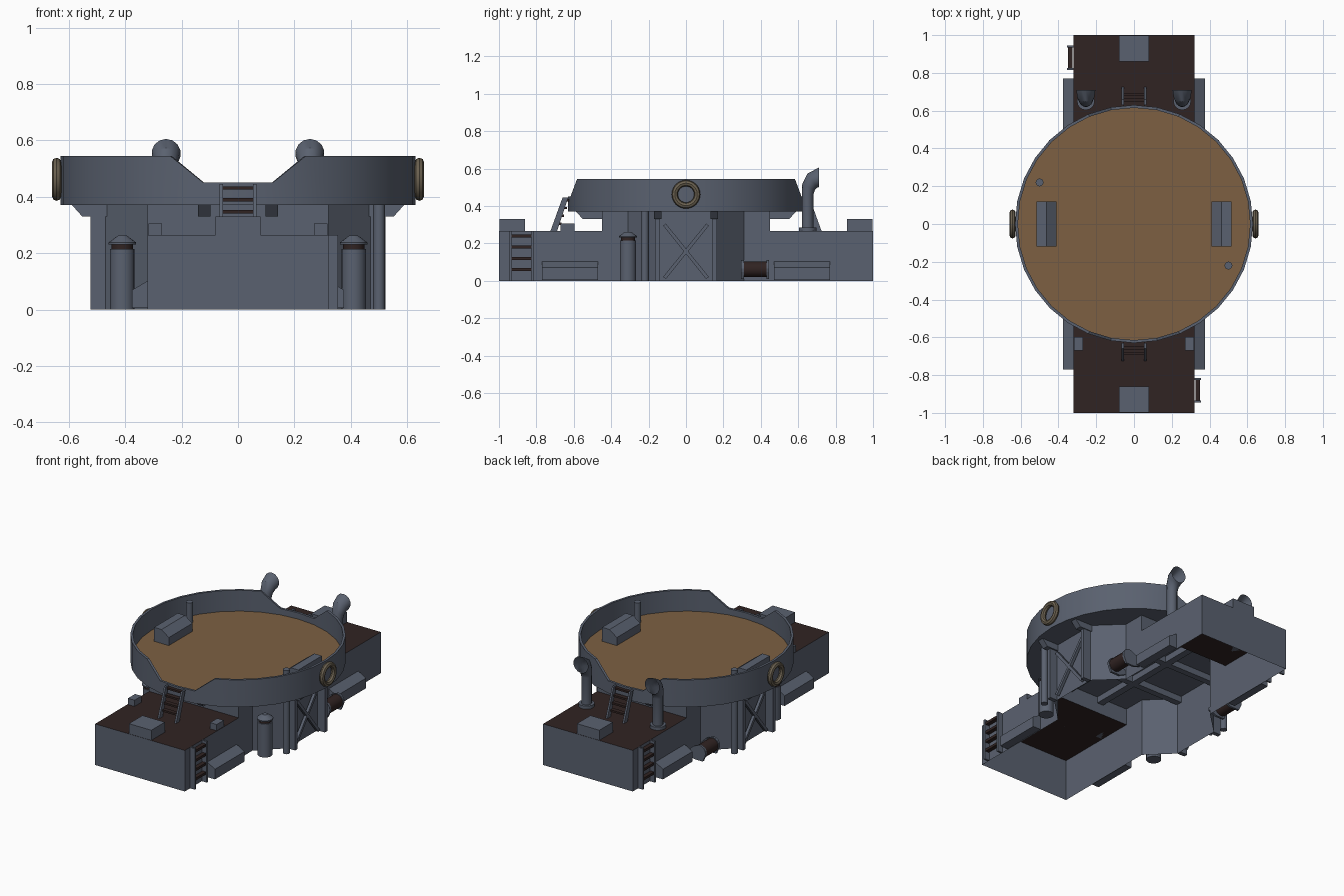
import bpy, bmesh, math
from mathutils import Vector

if "Cube" in bpy.data.objects:
    bpy.data.objects.remove(bpy.data.objects["Cube"], do_unlink=True)


def material(name, rgb):
    m = bpy.data.materials.new(name)
    m.use_nodes = True
    m.diffuse_color = (*rgb, 1)
    m.node_tree.nodes["Principled BSDF"].inputs["Base Color"].default_value = (*rgb, 1)
    return m


SLATE = material("slate paint", (0.102, 0.120, 0.160))
BROWN = material("dark brown deck", (0.030, 0.017, 0.016))
WOOD = material("wood planking", (0.205, 0.118, 0.055))
CANVAS = material("canvas ring", (0.150, 0.122, 0.082))


def finish(name, bm, mat, smooth=False, fix=True):
    if fix:
        bmesh.ops.recalc_face_normals(bm, faces=bm.faces)
    me = bpy.data.meshes.new(name)
    bm.to_mesh(me)
    bm.free()
    me.materials.append(mat)
    ob = bpy.data.objects.new(name, me)
    bpy.context.collection.objects.link(ob)
    if smooth:
        bpy.ops.object.select_all(action='DESELECT')
        ob.select_set(True)
        bpy.context.view_layer.objects.active = ob
        bpy.ops.object.shade_smooth_by_angle(angle=math.radians(35))
    return ob


def loft(name, rings, mat, smooth=False, caps=True, loop=False):
    """Skin a list of equal-length point rings."""
    bm = bmesh.new()
    rows = [[bm.verts.new(p) for p in r] for r in rings]
    pairs = list(zip(rows, rows[1:])) + ([(rows[-1], rows[0])] if loop else [])
    for a, b in pairs:
        for i in range(len(a)):
            j = (i + 1) % len(a)
            bm.faces.new((a[i], a[j], b[j], b[i]))
    if caps and not loop:
        bm.faces.new(rows[0])
        bm.faces.new(rows[-1])
    return finish(name, bm, mat, smooth)


def prism(name, pts, vec, mat, caps=True):
    """Extrude a polygon of 3D points along a vector."""
    v = Vector(vec)
    return loft(name, [pts, [Vector(p) + v for p in pts]], mat, caps=caps)


def box(name, x0, x1, y0, y1, z0, z1, mat=SLATE):
    return prism(name, [(x0, y0, z0), (x1, y0, z0), (x1, y1, z0), (x0, y1, z0)], (0, 0, z1 - z0), mat)


def circle(r, z, n, cx=0, cy=0):
    return [(cx + r * math.sin(math.tau * i / n), cy + r * math.cos(math.tau * i / n), z) for i in range(n)]


def lathe(name, cx, cy, profile, mat, n=16):
    return loft(name, [circle(r, z, n, cx, cy) for r, z in profile], mat, True)


def bar(name, a, b, w, mat, n=4):
    """Straight bar of n sides between two points."""
    a, b = Vector(a), Vector(b)
    d = (b - a).normalized()
    u = d.cross((1, 0, 0) if abs(d.x) < 0.9 else (0, 0, 1)).normalized()
    v = d.cross(u)
    ring = []
    for i in range(n):
        t = math.tau * (i + 0.5) / n
        ring.append(u * (w * math.cos(t)) + v * (w * math.sin(t)))
    return loft(name, [[a + o for o in ring], [b + o for o in ring]], mat, n > 6)


DECK, FLOOR, BASE, RIM, LIP = 0.265, 0.41, 0.37, 0.545, 0.45


# Open-bottomed hull walls and the raised core under the basin
def outline(end, z):
    half = [(0.32, -end), (0.32, -0.31), (0.47, -0.165), (0.47, 0.165), (0.32, 0.31), (0.32, end)]
    return [(x, y, z) for x, y in half] + [(-x, -y, z) for x, y in half]


prism("hull_walls", outline(1.0, 0), (0, 0, DECK), SLATE, caps=False)
prism("core_walls", outline(0.45, DECK), (0, 0, BASE - DECK), SLATE, caps=False)

for end, s in (("front", -1), ("back", 1)):
    # Deck sheet
    bm = bmesh.new()
    pts = [(-0.32, 0.45), (0.32, 0.45), (0.32, 1), (-0.32, 1)]
    f = bm.faces.new([bm.verts.new((x, s * y, DECK)) for x, y in pts])
    f.normal_update()
    if f.normal.z < 0:
        f.normal_flip()
    finish(end + "_deck", bm, BROWN, fix=False)
    # Hatch
    box(end + "_hatch", -0.08, 0.08, s * 0.86, s * 0.998, DECK, 0.33)
    # Steps up to the basin notch
    for x in (-0.06, 0.06):
        prism(end + "_step_rail", [(x - 0.006, s * 0.725, DECK), (x - 0.006, s * 0.69, DECK),
              (x - 0.006, s * 0.63, 0.445), (x - 0.006, s * 0.66, 0.445)], (0.012, 0, 0), SLATE)
    for i in range(4):
        z = 0.305 + 0.042 * i
        y = s * (0.695 - 0.36 * (z - DECK))
        box(end + "_step_tread", -0.056, 0.056, y - 0.014, y + 0.014, z - 0.006, z + 0.006, BROWN)
    # Boarding ladder on opposite corners
    sx = -s
    for y in (0.82, 0.94):
        box(end + "_ladder_rail", sx * 0.32, sx * 0.355, s * y - 0.006, s * y + 0.006, 0, DECK)
    for i in range(4):
        z = 0.06 * (i + 1)
        box(end + "_ladder_rung", sx * 0.325, sx * 0.35, s * 0.82, s * 0.94, z - 0.008, z + 0.008, BROWN)
    # Tall standpipe through the basin
    lathe(end + "_standpipe", sx * 0.5, s * 0.22, [(0.021, 0), (0.021, 0.54)], SLATE, 12)

# Basin: thin wall whose rim drops at the front and back
N = 32


def rim(r):
    return [(x, y, LIP if abs(x) < 0.14 and abs(y) > 0.3 else RIM) for x, y, z in circle(r, 0, N)]


loft("basin_wall", [circle(0.63, BASE, N), rim(0.63), rim(0.615), circle(0.615, BASE, N)], SLATE, True, loop=True)
prism("basin_floor", circle(0.617, FLOOR - 0.005, N), (0, 0, 0.005), WOOD)
prism("basin_underside", circle(0.625, BASE, N), (0, 0, 0.01), SLATE)

# Chamfered beams crossing below the basin
for c in (-0.12, 0.12):
    prof = [(-0.588, BASE), (-0.552, 0.33), (0.552, 0.33), (0.588, BASE)]
    prism("long_beam", [(c - 0.022, a, z) for a, z in prof], (0.044, 0, 0), SLATE)
    prism("cross_beam", [(a, c * 1.25 - 0.02, z) for a, z in prof], (0, 0.04, 0), SLATE)

for side, s in (("left", 1), ("right", -1)):
    # Braced frame on the flank
    for y in (-0.152, 0.152):
        box(side + "_frame_post", s * 0.47, s * 0.523, y - 0.013, y + 0.013, 0, 0.335)
    for d in (-1, 1):
        bar(side + "_cross_brace", (s * 0.49, -0.115 * d, 0.015), (s * 0.49, 0.115 * d, 0.3), 0.013, SLATE)

    # Sloped lockers along the hull
    for y in (-0.77, 0.47):
        prism(side + "_locker", [(s * 0.32, y, 0.005), (s * 0.375, y, 0.005), (s * 0.375, y, 0.07),
              (s * 0.32, y, 0.102)], (0, 0.3, 0), SLATE)

    # Capped bollard with a dark collar
    bx, by = s * 0.41, -0.31
    lathe(side + "_bollard", bx, by, [(0.044, 0), (0.044, 0.215)], SLATE)
    lathe(side + "_bollard_collar", bx, by, [(0.038, 0.215), (0.038, 0.23)], BROWN)
    lathe(side + "_bollard_cap", bx, by, [(0.049, 0.23), (0.049, 0.238), (0.016, 0.262)], SLATE)

    # Rope reel held by two end plates
    bar(side + "_reel_rope", (s * 0.405, 0.31, 0.062), (s * 0.405, 0.43, 0.062), 0.042, BROWN, 14)
    for y in (0.295, 0.43):
        arc = [(s * (0.405 + 0.045 * math.sin(t)), y, 0.065 + 0.045 * math.cos(t))
               for t in [math.pi * i / 8 for i in range(6)]]
        prism(side + "_reel_plate", [(s * 0.32, y, 0.05), (s * 0.36, y, 0.09)] + arc +
              [(s * 0.43, y, 0.01), (s * 0.37, y, 0.01), (s * 0.32, y, 0.03)], (0, 0.014, 0), SLATE)

    # Locker inside the basin with a slope to the middle
    prism(side + "_basin_locker", [(s * 0.41, -0.12, FLOOR), (s * 0.515, -0.12, FLOOR), (s * 0.515, -0.12, 0.5),
          (s * 0.462, -0.12, 0.5), (s * 0.41, -0.12, 0.462)], (0, 0.24, 0), SLATE)

    # Small box on the front deck
    box(side + "_deck_box", s * 0.27, s * 0.317, -0.67, -0.597, DECK, 0.305)

    # Cowl vent facing the back
    lathe(side + "_vent_collar", s * 0.255, 0.65, [(0.047, DECK), (0.047, 0.285)], SLATE)
    rings = []
    for y, z, r, tilt in ((0.65, DECK, 0.031, 0), (0.65, 0.46, 0.031, 0), (0.655, 0.5, 0.037, 25),
                          (0.675, 0.535, 0.046, 55), (0.71, 0.553, 0.052, 90)):
        t = math.radians(tilt)
        rings.append([(s * 0.255 + u, y + v * math.cos(t), z - v * math.sin(t)) for u, v, _ in circle(r, 0, 14)])
    loft(side + "_cowl_vent", rings, SLATE, True, caps=False)

    # Life ring on the basin wall
    rings = []
    for i in range(24):
        a = math.tau * i / 24
        rings.append([(s * 0.643 + u, (0.06 + v) * math.cos(a), 0.462 + (0.06 + v) * math.sin(a))
                      for u, v, _ in circle(0.0165, 0, 8)])
    loft(side + "_life_ring", rings, CANVAS, True, loop=True)
